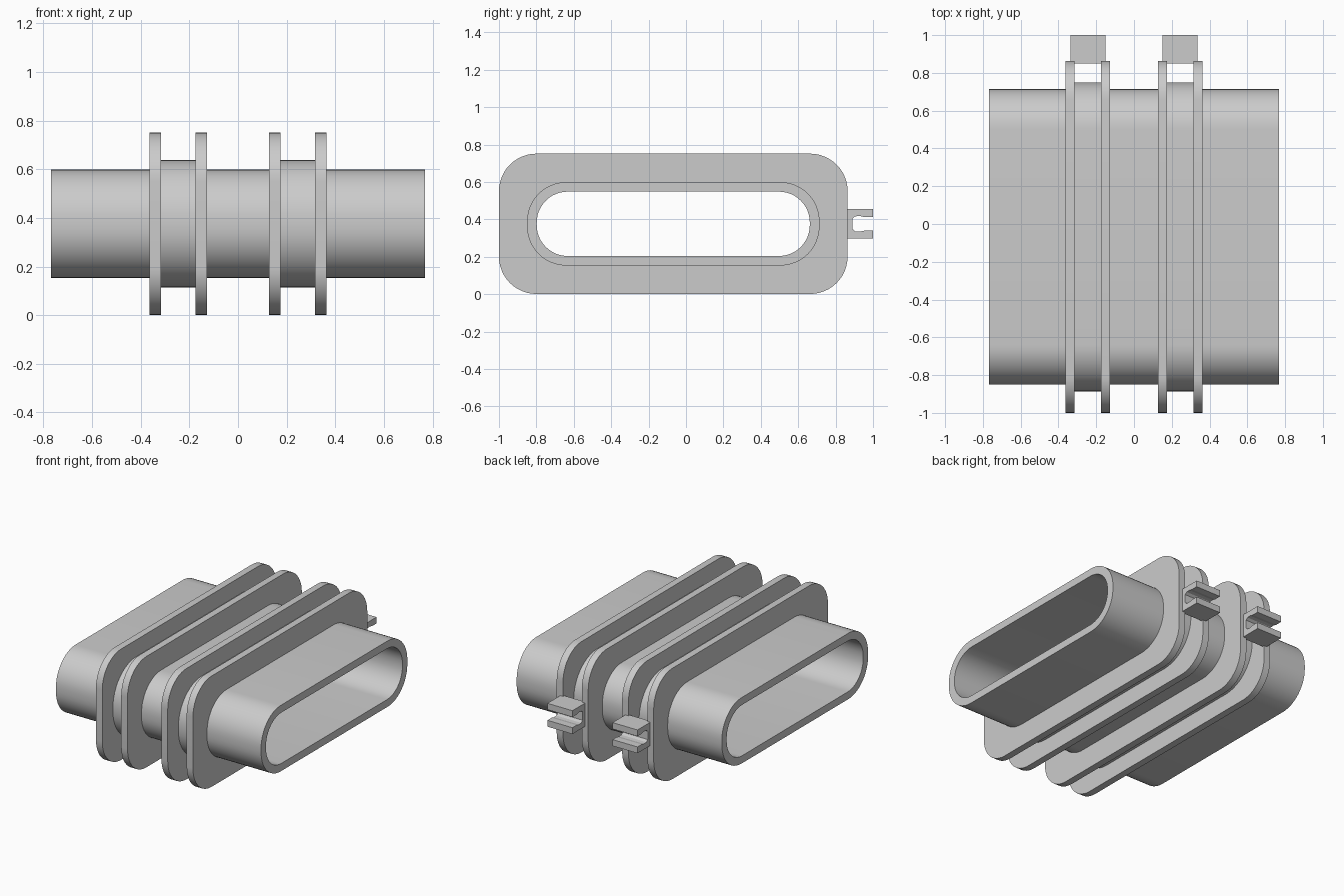
import bpy, bmesh
from math import sin, cos, pi, radians

cube = bpy.data.objects.get("Cube")
if cube:
    bpy.data.objects.remove(cube, do_unlink=True)

grey = bpy.data.materials.new("plain grey")
grey.use_nodes = True
COLOR = (0.6, 0.6, 0.6, 1)
grey.diffuse_color = COLOR
grey.node_tree.nodes["Principled BSDF"].inputs["Base Color"].default_value = COLOR

CY, CZ = -0.068, 0.376   # axis of the duct
STEPS = 12               # segments per rounded corner


def rounded_rect(hy, hz, r):
    """Outline in the YZ plane, counter-clockwise seen from +x."""
    pts = []
    for q, (sy, sz) in enumerate([(1, 1), (-1, 1), (-1, -1), (1, -1)]):
        for i in range(STEPS + 1):
            a = (q + i / STEPS) * pi / 2
            pts.append((CY + sy * (hy - r) + r * cos(a),
                        CZ + sz * (hz - r) + r * sin(a)))
    return pts


def finish(bm, name, smooth):
    bmesh.ops.recalc_face_normals(bm, faces=bm.faces)
    mesh = bpy.data.meshes.new(name)
    bm.to_mesh(mesh)
    bm.free()
    mesh.materials.append(grey)
    ob = bpy.data.objects.new(name, mesh)
    bpy.context.collection.objects.link(ob)
    if smooth:
        bpy.ops.object.select_all(action='DESELECT')
        ob.select_set(True)
        bpy.context.view_layer.objects.active = ob
        bpy.ops.object.shade_smooth_by_angle(angle=radians(30))
    return ob


def ring(name, x0, x1, outer, inner):
    """Hollow rounded-rectangle sleeve along x."""
    bm = bmesh.new()
    loops = [[bm.verts.new((x, y, z)) for y, z in rounded_rect(*shape)]
             for x, shape in ((x0, outer), (x1, outer), (x1, inner), (x0, inner))]
    n = len(loops[0])
    for k in range(4):
        a, b = loops[k], loops[(k + 1) % 4]
        for i in range(n):
            j = (i + 1) % n
            bm.faces.new((a[i], a[j], b[j], b[i]))
    return finish(bm, name, True)


def clip(name, x0, x1):
    """C-shaped clip: half outline mirrored in z, extruded along x."""
    half = [(0.85, 0.079), (1.0, 0.079), (1.0, 0.036), (0.955, 0.036),
            (0.93, 0.042), (0.905, 0.04), (0.89, 0.028)]
    outline = half + [(y, -z) for y, z in reversed(half)]
    bm = bmesh.new()
    face = bm.faces.new([bm.verts.new((x0, y, CZ + z)) for y, z in outline])
    ext = bmesh.ops.extrude_face_region(bm, geom=[face])
    moved = [v for v in ext["geom"] if isinstance(v, bmesh.types.BMVert)]
    bmesh.ops.translate(bm, verts=moved, vec=(x1 - x0, 0, 0))
    return finish(bm, name, False)


# Cross-sections: half width, half height, corner radius
BORE = (0.73, 0.172, 0.165)
DUCT = (0.782, 0.223, 0.21)
COLLAR = (0.818, 0.262, 0.25)
FLANGE = (0.932, 0.375, 0.2)

# Through duct
ring("duct_tube", -0.768, 0.768, DUCT, BORE)

# Flange pairs with a collar between them and a clip at the back
for side, s in (("left", 1), ("right", -1)):
    def span(a, b):
        return sorted((s * a, s * b))
    ring(side + "_inner_flange", *span(0.127, 0.174), FLANGE, DUCT)
    ring(side + "_outer_flange", *span(0.316, 0.363), FLANGE, DUCT)
    ring(side + "_collar", *span(0.174, 0.316), COLLAR, DUCT)
    clip(side + "_clip", *span(0.15, 0.337))
